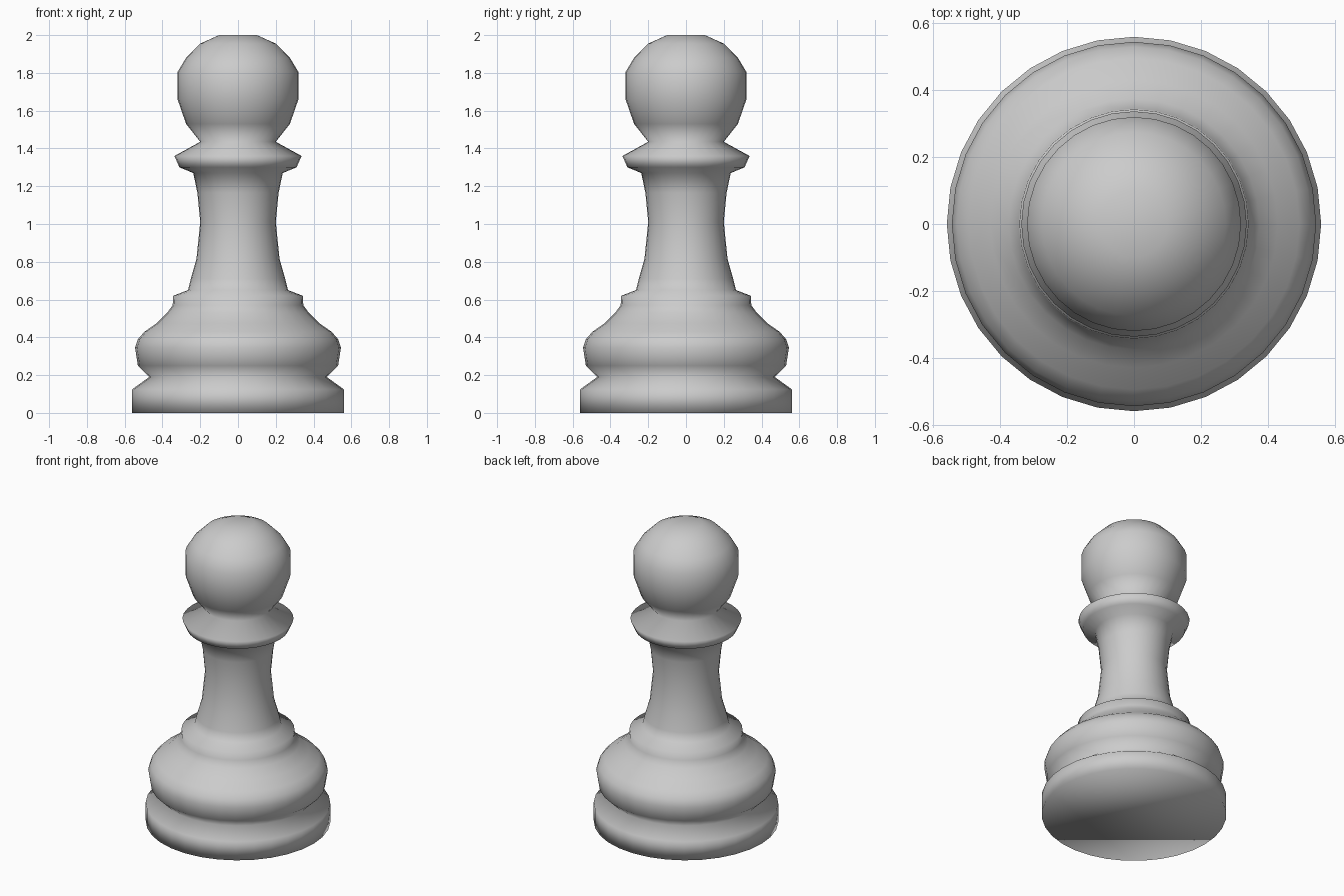
import bpy, bmesh
from math import cos, sin, tau

if "Cube" in bpy.data.objects:
    bpy.data.objects.remove(bpy.data.objects["Cube"])

SIDES = 32

# Half profile of the turned body: (radius, height)
base = [(0.56, 0.0), (0.56, 0.125), (0.47, 0.19), (0.53, 0.25), (0.545, 0.345),
        (0.53, 0.39), (0.495, 0.43), (0.43, 0.475), (0.375, 0.53), (0.346, 0.57),
        (0.343, 0.62)]
stem = [(0.265, 0.65), (0.25, 0.71), (0.22, 0.815), (0.2, 1.01), (0.215, 1.165),
        (0.237, 1.27)]
collar = [(0.31, 1.30), (0.337, 1.36), (0.2, 1.435)]
head = [(0.275, 1.53), (0.32, 1.66), (0.32, 1.805), (0.275, 1.88), (0.2, 1.955),
        (0.1, 2.0)]


def lathe(name, profile):
    bm = bmesh.new()
    rings = [[bm.verts.new((r * cos(tau * i / SIDES), r * sin(tau * i / SIDES), z))
              for i in range(SIDES)] for r, z in profile]
    for low, high in zip(rings, rings[1:]):
        for i in range(SIDES):
            j = (i + 1) % SIDES
            bm.faces.new((low[i], low[j], high[j], high[i]))
    # Underside and crown
    bm.faces.new(rings[0][::-1])
    bm.faces.new(rings[-1])
    for f in bm.faces:
        f.smooth = True
    mesh = bpy.data.meshes.new(name)
    bm.to_mesh(mesh)
    bm.free()
    obj = bpy.data.objects.new(name, mesh)
    bpy.context.collection.objects.link(obj)
    return obj


# One continuous, fully smooth turned piece
lathe("turned_pawn", base + stem + collar + head)
